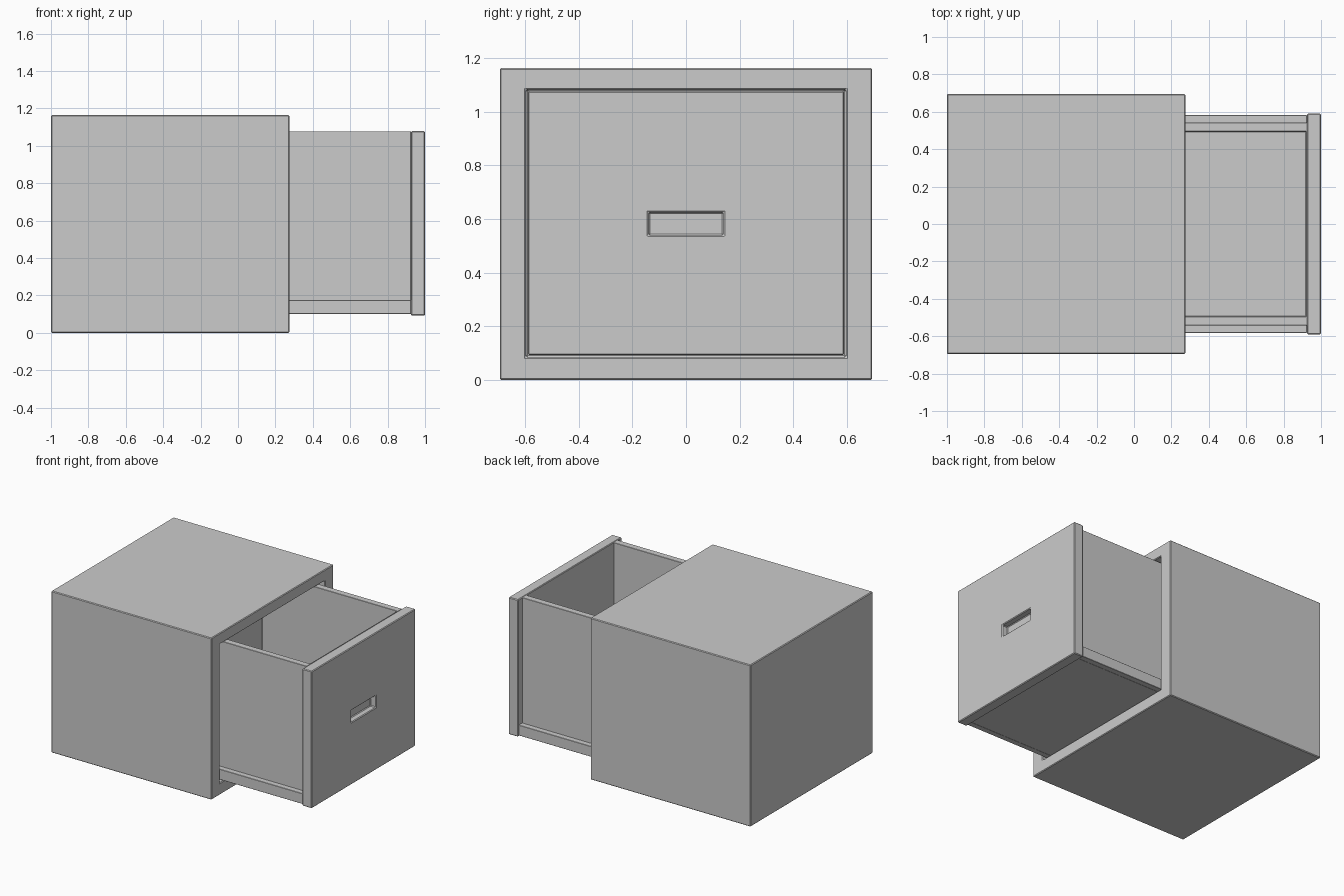
import bpy, bmesh
from mathutils import Vector

if "Cube" in bpy.data.objects:
    bpy.data.objects.remove(bpy.data.objects["Cube"])


def block(name, lo, hi, pocket=None, bevel=0.005):
    """Box between two corners; pocket = (axis, rect_lo, rect_hi, floor) sinks the + face on that axis."""
    lo, hi = Vector(lo), Vector(hi)
    bm = bmesh.new()
    bmesh.ops.create_cube(bm, size=1)
    mid, size = (lo + hi) / 2, hi - lo
    for v in bm.verts:
        v.co = Vector([mid[i] + v.co[i] * size[i] for i in range(3)])
    if pocket:
        axis, rlo, rhi, floor = pocket
        bm.normal_update()
        face = max(bm.faces, key=lambda f: f.normal[axis])
        others = [i for i in range(3) if i != axis]
        # rim ring
        face = bmesh.ops.extrude_discrete_faces(bm, faces=[face])["faces"][0]
        for v in face.verts:
            for k, i in enumerate(others):
                v.co[i] = rhi[k] if v.co[i] > mid[i] else rlo[k]
        # sunk floor
        face = bmesh.ops.extrude_discrete_faces(bm, faces=[face])["faces"][0]
        for v in face.verts:
            v.co[axis] = floor
    bmesh.ops.recalc_face_normals(bm, faces=bm.faces)
    mesh = bpy.data.meshes.new(name)
    bm.to_mesh(mesh)
    bm.free()
    ob = bpy.data.objects.new(name, mesh)
    bpy.context.collection.objects.link(ob)
    mod = ob.modifiers.new("edge_bevel", "BEVEL")
    mod.width = bevel
    mod.segments = 1
    mod.limit_method = "ANGLE"
    return ob


# Cabinet shell, open towards +x
block("cabinet", (-1, -0.695, 0), (0.275, 0.695, 1.163),
      pocket=(0, (-0.597, 0.085), (0.597, 1.083), -0.91))

# Drawer front with recessed finger grip
block("drawer_front", (0.925, -0.59, 0.092), (1, 0.59, 1.078),
      pocket=(0, (-0.14, 0.54), (0.14, 0.625), 0.955))

# Drawer tray, open at the top
block("drawer_tray", (-0.2, -0.542, 0.1), (0.925, 0.542, 1.077),
      pocket=(2, (-0.155, -0.495), (0.92, 0.495), 0.145), bevel=0.002)

# Runners along the bottom of both drawer sides
for side, name in ((-1, "runner_front"), (1, "runner_back")):
    y0, y1 = sorted((side * 0.54, side * 0.582))
    block(name, (-0.2, y0, 0.1), (0.925, y1, 0.175), bevel=0.002)
